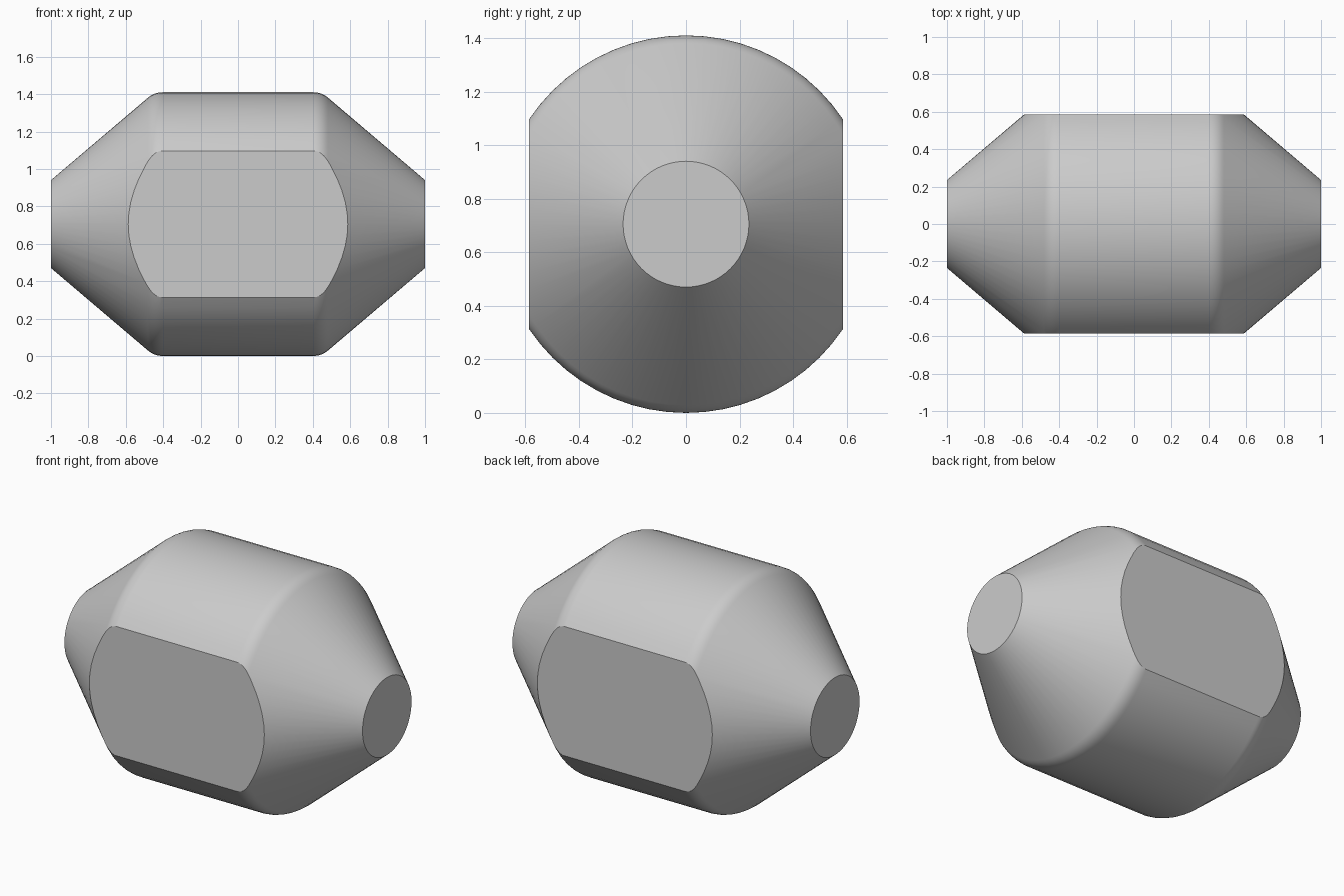
import bpy, bmesh, math
from mathutils import Vector

cube = bpy.data.objects.get("Cube")
if cube:
    bpy.data.objects.remove(cube, do_unlink=True)

RADIUS, END_RADIUS, FLAT, CORNER, TANGENT = 0.705, 0.235, 0.586, 0.447, 0.045
SIDES, ROUND_STEPS = 64, 6

# Plain grey material
grey = bpy.data.materials.new("plain_grey")
grey.use_nodes = True
colour = (0.6, 0.6, 0.6, 1)
grey.diffuse_color = colour
grey.node_tree.nodes["Principled BSDF"].inputs["Base Color"].default_value = colour

# Half profile: straight barrel, rounded shoulder, cone to the end
corner = Vector((CORNER, RADIUS))
tip = Vector((1, END_RADIUS))
start = corner - Vector((TANGENT, 0))
stop = corner + (tip - corner).normalized() * TANGENT
half = []
for i in range(ROUND_STEPS + 1):
    t = i / ROUND_STEPS
    half.append(start * (1 - t) ** 2 + corner * 2 * t * (1 - t) + stop * t * t)
half.append(tip)
profile = [Vector((-p.x, p.y)) for p in reversed(half)] + half

# Revolve the profile around the long axis
bm = bmesh.new()
rings = []
for p in profile:
    angles = [math.tau * k / SIDES for k in range(SIDES)]
    rings.append([bm.verts.new((p.x, p.y * math.cos(a), p.y * math.sin(a) + RADIUS))
                  for a in angles])
for a, b in zip(rings, rings[1:]):
    for k in range(SIDES):
        n = (k + 1) % SIDES
        bm.faces.new((a[k], a[n], b[n], b[k]))
bm.faces.new(rings[0])
bm.faces.new(rings[-1])

# Slice the front and back flat and close the cuts
for side in (-1, 1):
    cut = bmesh.ops.bisect_plane(
        bm, geom=bm.verts[:] + bm.edges[:] + bm.faces[:],
        plane_co=(0, side * FLAT, 0), plane_no=(0, side, 0), clear_outer=True)
    rim = [e for e in cut["geom_cut"] if isinstance(e, bmesh.types.BMEdge)]
    bmesh.ops.contextual_create(bm, geom=rim)
bmesh.ops.recalc_face_normals(bm, faces=bm.faces[:])

mesh = bpy.data.meshes.new("tapered_barrel")
bm.to_mesh(mesh)
bm.free()
mesh.materials.append(grey)
barrel = bpy.data.objects.new("tapered_barrel", mesh)
bpy.context.collection.objects.link(barrel)

# Smooth curved sides with crisp flat rims
bpy.ops.object.select_all(action="DESELECT")
barrel.select_set(True)
bpy.context.view_layer.objects.active = barrel
bpy.ops.object.shade_smooth_by_angle(angle=math.radians(25))
